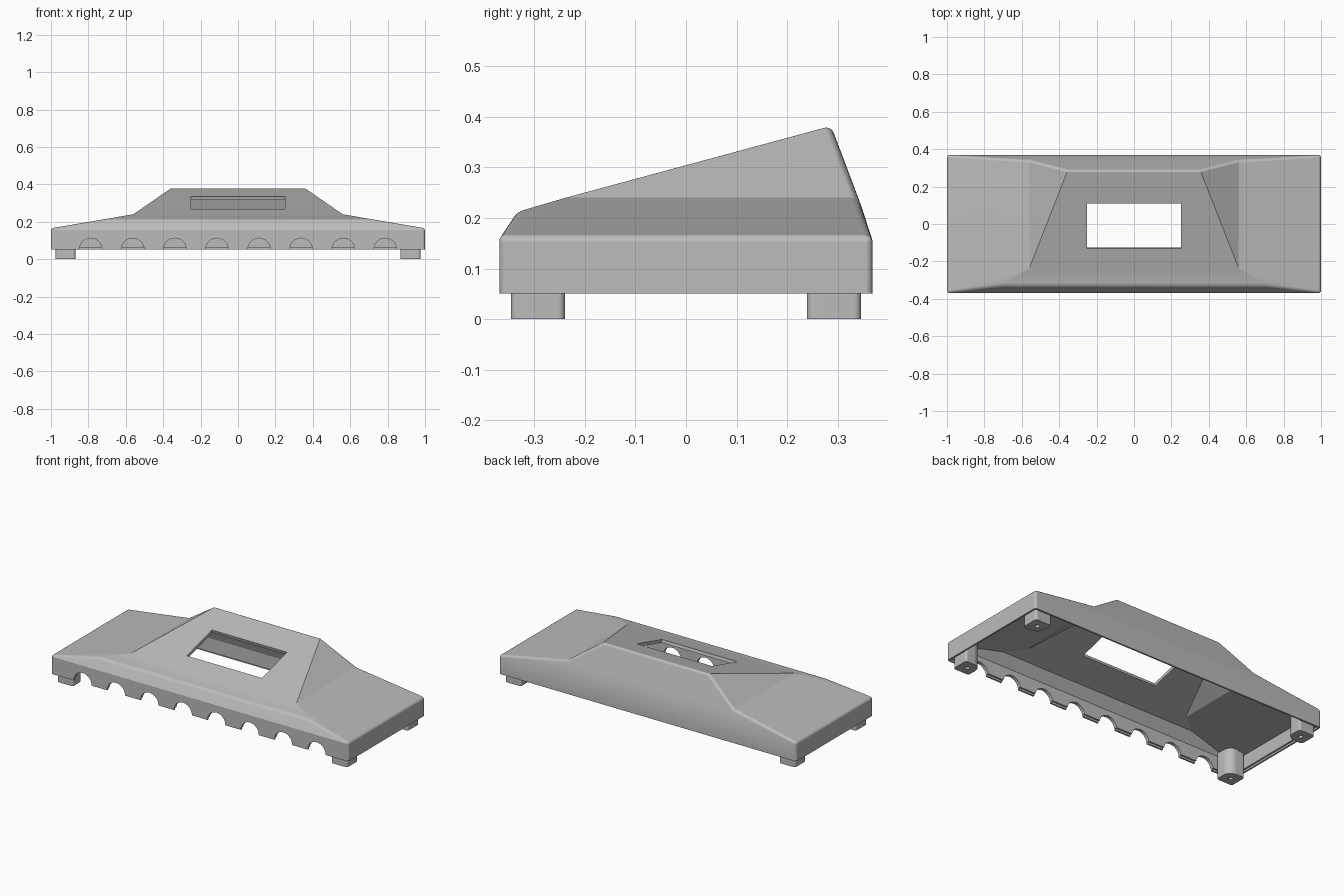
import bpy, bmesh, math
from mathutils import Vector, Matrix

if "Cube" in bpy.data.objects:
    bpy.data.objects.remove(bpy.data.objects["Cube"], do_unlink=True)

HALF_Y, RIM_Z, WALL = 0.3685, 0.051, 0.02
SLOPE = 0.27                      # rise of the main top panel towards the back

grey = bpy.data.materials.new("plain grey")
grey.use_nodes = True
grey.diffuse_color = (0.5, 0.5, 0.5, 1)
grey.node_tree.nodes["Principled BSDF"].inputs["Base Color"].default_value = (0.5, 0.5, 0.5, 1)


def finish(bm, name):
    bmesh.ops.recalc_face_normals(bm, faces=bm.faces[:])
    mesh = bpy.data.meshes.new(name)
    bm.to_mesh(mesh)
    bm.free()
    mesh.materials.append(grey)
    obj = bpy.data.objects.new(name, mesh)
    bpy.context.collection.objects.link(obj)
    return obj


def prism(points, direction):
    """Extrude a closed outline of 3D points."""
    bm = bmesh.new()
    face = bm.faces.new([bm.verts.new(p) for p in points])
    ext = bmesh.ops.extrude_face_region(bm, geom=[face])
    verts = [v for v in ext["geom"] if isinstance(v, bmesh.types.BMVert)]
    bmesh.ops.translate(bm, vec=direction, verts=verts)
    bmesh.ops.recalc_face_normals(bm, faces=bm.faces[:])
    return bm


def box(name, size, matrix):
    bm = bmesh.new()
    bmesh.ops.create_cube(bm, size=1, matrix=matrix @ Matrix.Diagonal((*size, 1)))
    return finish(bm, name)


def cylinder(name, radius, depth, matrix):
    bm = bmesh.new()
    bmesh.ops.create_cone(bm, cap_ends=True, segments=40, radius1=radius,
                          radius2=radius, depth=depth, matrix=matrix)
    return finish(bm, name)


def body(inset, bottom):
    """Stepped front outline, trimmed by the sloping front, top and back planes."""
    half = [(1 - inset, bottom), (1 - inset, 0.165 - inset),
            (0.56, 0.24 - inset), (0.3, 0.419 - inset)]
    outline = half + [(-x, z) for x, z in reversed(half)]
    y = HALF_Y - inset
    bm = prism([(x, -y, z) for x, z in outline], (0, 2 * y, 0))
    top = Vector((0, -SLOPE, 1))
    chamfer = Vector((0, -0.05, 0.0385))
    back = Vector((0, 2.65, 1))
    for point, normal in (((0, -0.33, 0.215 - inset), top),
                          ((0, -y, 0.165 - inset), chamfer),
                          ((0, y, 0.165 - inset), back)):
        cut = bmesh.ops.bisect_plane(bm, geom=bm.verts[:] + bm.edges[:] + bm.faces[:],
                                     dist=1e-4, plane_co=point, plane_no=normal,
                                     clear_outer=True)
        bmesh.ops.holes_fill(bm, edges=[e for e in bm.edges if e.is_boundary], sides=0)
    bmesh.ops.recalc_face_normals(bm, faces=bm.faces[:])
    return bm


def side_of(face):
    n = face.normal
    if abs(n.x) > 0.9:
        return "end"
    if n.y > 0.5:
        return "back"
    if n.y < -0.5:
        return "front"
    return "bottom" if n.z < -0.5 else "top"


def subtract(obj, cutters):
    bpy.context.view_layer.objects.active = obj
    for cutter in cutters:
        cutter.hide_render = True
        mod = obj.modifiers.new("cut", "BOOLEAN")
        mod.operation, mod.solver, mod.object = "DIFFERENCE", "EXACT", cutter
        bpy.ops.object.modifier_apply(modifier=mod.name)
        bpy.data.objects.remove(cutter, do_unlink=True)


def smooth(obj):
    bpy.ops.object.select_all(action="DESELECT")
    obj.select_set(True)
    bpy.context.view_layer.objects.active = obj
    bpy.ops.object.shade_smooth_by_angle(angle=math.radians(17))
    mod = obj.modifiers.new("even shading", "WEIGHTED_NORMAL")
    mod.keep_sharp = True


# Outer shell with rounded rims where the walls meet the top
bm = body(0, RIM_Z)
rims = []
for e in bm.edges:
    if len(e.link_faces) == 2:
        sides = {side_of(f) for f in e.link_faces}
        if len(sides) == 2 and "bottom" not in sides:
            rims.append(e)
bmesh.ops.bevel(bm, geom=rims, offset=0.014, segments=5, profile=0.5,
                affect="EDGES", clamp_overlap=True)
shell = finish(bm, "shell")

# Hollow inside, thin lip around the rim, display window
cutters = [finish(body(WALL, -0.1), "cavity_cutter")]
cutters.append(box("lip_cutter", (1.98, 2 * HALF_Y - 0.02, 0.1),
                   Matrix.Translation((0, 0, 0.012))))
tilt = Matrix.Rotation(math.atan(SLOPE), 4, "X")
cutters.append(box("window_cutter", (0.505, 0.249, 0.2),
                   Matrix.Translation((0, -0.01, 0.3014)) @ tilt))

# Row of arches along the front wall
for i in range(8):
    place = Matrix.Translation(((i - 3.5) * 0.225, -HALF_Y, 0.052))
    cutters.append(cylinder("arch_cutter", 0.06, 0.15,
                            place @ Matrix.Rotation(math.pi / 2, 4, "X")))
subtract(shell, cutters)
smooth(shell)


# Corner legs: square posts, widely rounded towards the inside
def leg(name, sx, sy):
    cx, cy, h = 0.9225, 0.2925, 0.0535
    points = []
    for k, r in enumerate((0.014, 0.014, 0.05, 0.014)):
        mid = math.pi / 4 + k * math.pi / 2
        px = cx + math.copysign(h - r, math.cos(mid))
        py = cy + math.copysign(h - r, math.sin(mid))
        for j in range(9):
            a = mid + (j / 8 - 0.5) * math.pi / 2
            points.append((sx * (px + r * math.cos(a)), sy * (py + r * math.sin(a)), 0))
    post = finish(prism(points, (0, 0, 0.157)), name)
    hole = cylinder("screw_hole_cutter", 0.013, 0.08,
                    Matrix.Translation((sx * cx, sy * cy, 0)))
    subtract(post, [hole])
    smooth(post)


for x_name, sx in (("left", 1), ("right", -1)):
    for y_name, sy in (("front", -1), ("back", 1)):
        leg(f"{y_name}_{x_name}_leg", sx, sy)
